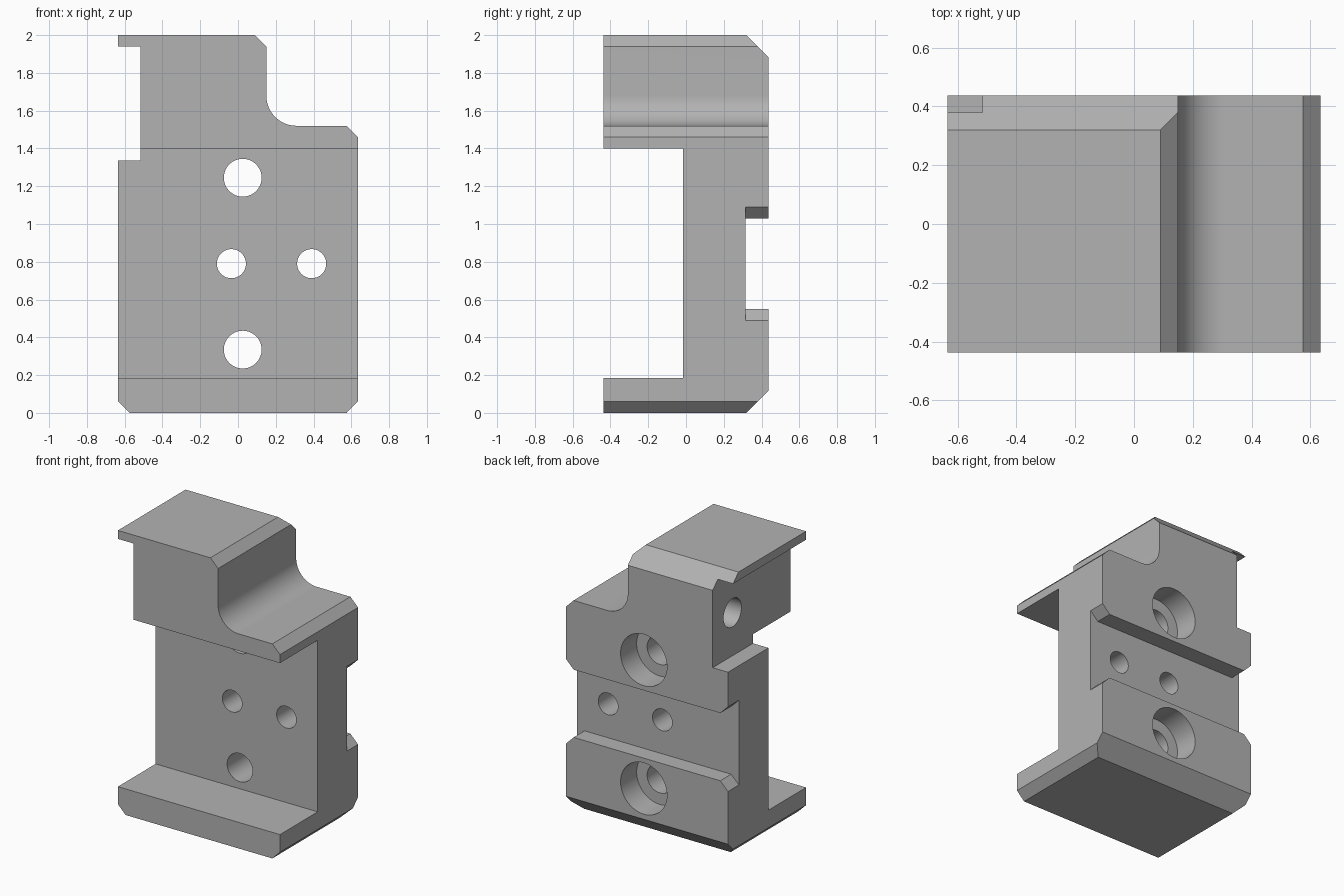
import bpy, bmesh, math
from mathutils import Matrix, Vector

if "Cube" in bpy.data.objects:
    bpy.data.objects.remove(bpy.data.objects["Cube"])

W, D = 0.635, 0.437      # half width (x), half depth (y)

grey = bpy.data.materials.new("machined_grey")
grey.diffuse_color = (0.45, 0.45, 0.45, 1)
grey.use_nodes = True
grey.node_tree.nodes["Principled BSDF"].inputs["Base Color"].default_value = grey.diffuse_color


def prism(name, pts, to3d, lo, hi):
    """Extrude a 2D outline between lo and hi along the remaining axis."""
    bm = bmesh.new()
    face = bm.faces.new([bm.verts.new(to3d(a, b, lo)) for a, b in pts])
    ext = bmesh.ops.extrude_face_region(bm, geom=[face])
    shift = Vector(to3d(0, 0, hi)) - Vector(to3d(0, 0, lo))
    bmesh.ops.translate(bm, vec=shift,
                        verts=[v for v in ext["geom"] if isinstance(v, bmesh.types.BMVert)])
    bmesh.ops.recalc_face_normals(bm, faces=bm.faces)
    return finish(name, bm)


def finish(name, bm):
    mesh = bpy.data.meshes.new(name)
    bm.to_mesh(mesh)
    bm.free()
    obj = bpy.data.objects.new(name, mesh)
    bpy.context.collection.objects.link(obj)
    mesh.materials.append(grey)
    return obj


def drill(name, centre, radius, length, axis):
    """Cylinder cutter centred at a point, along x or y."""
    rot = Matrix.Rotation(math.pi / 2, 4, "Y" if axis == "x" else "X")
    bm = bmesh.new()
    bmesh.ops.create_cone(bm, cap_ends=True, segments=64, radius1=radius, radius2=radius,
                          depth=length, matrix=Matrix.Translation(centre) @ rot)
    return finish(name, bm)


def along_y(a, b, t):
    return (a, t, b)


def along_x(a, b, t):
    return (t, a, b)


# Main block: front outline with chamfers, side notch and rounded step
fillet = [(0.31 + 0.16 * math.cos(a), 1.68 + 0.16 * math.sin(a))
          for a in (math.radians(270 - 90 * i / 24) for i in range(25))]
outline = [(-0.575, 0), (0.575, 0), (W, 0.06), (W, 1.46), (0.575, 1.52)] + fillet + [
    (0.15, 1.94), (0.09, 2), (-W, 2), (-W, 1.94), (-0.515, 1.94),
    (-0.515, 1.335), (-W, 1.335), (-W, 0.06)]
body = prism("mounting_block", outline, along_y, -D, D)

cutters = []

# Wide front recess
cutters.append(prism("front_recess", [(-0.6, 0.185), (-0.015, 0.185), (-0.015, 1.4), (-0.6, 1.4)],
                     along_x, -1, 1))

# Back slot, flared at both ends
slot = [(-0.695, 0.43), (-0.575, 0.55), (0.575, 0.55), (0.695, 0.43),
        (0.695, 1.15), (0.575, 1.03), (-0.575, 1.03), (-0.695, 1.15)]
cutters.append(prism("back_slot", slot, along_y, 0.315, 0.6))

# Back chamfers at top and bottom
for name, z0, s in (("bottom_chamfer", 0, 1), ("top_chamfer", 2, -1)):
    tri = [(0.22, z0 - s * 0.1), (0.54, z0 - s * 0.1), (0.54, z0 + s * 0.22)]
    cutters.append(prism(name, tri, along_x, -1, 1))

# Counterbored bolt holes
for z in (0.335, 1.245):
    cutters.append(drill("bolt_hole", (0.025, 0.1, z), 0.1, 0.8, "y"))
    cutters.append(drill("counterbore", (0.025, 0.457, z), 0.182, 0.4, "y"))

# Small dowel holes
for x in (-0.035, 0.39):
    cutters.append(drill("dowel_hole", (x, 0.15, 0.79), 0.077, 0.7, "y"))

# Blind hole in the notch wall
cutters.append(drill("side_hole", (-0.365, 0.215, 1.64), 0.1, 0.5, "x"))

bpy.context.view_layer.objects.active = body
body.select_set(True)
for c in cutters:
    c.hide_render = True
    mod = body.modifiers.new(c.name, "BOOLEAN")
    mod.operation = "DIFFERENCE"
    mod.solver = "EXACT"
    mod.object = c
    bpy.ops.object.modifier_apply(modifier=mod.name)
for c in cutters:
    bpy.data.objects.remove(c)

bpy.ops.object.shade_smooth_by_angle(angle=math.radians(30))
